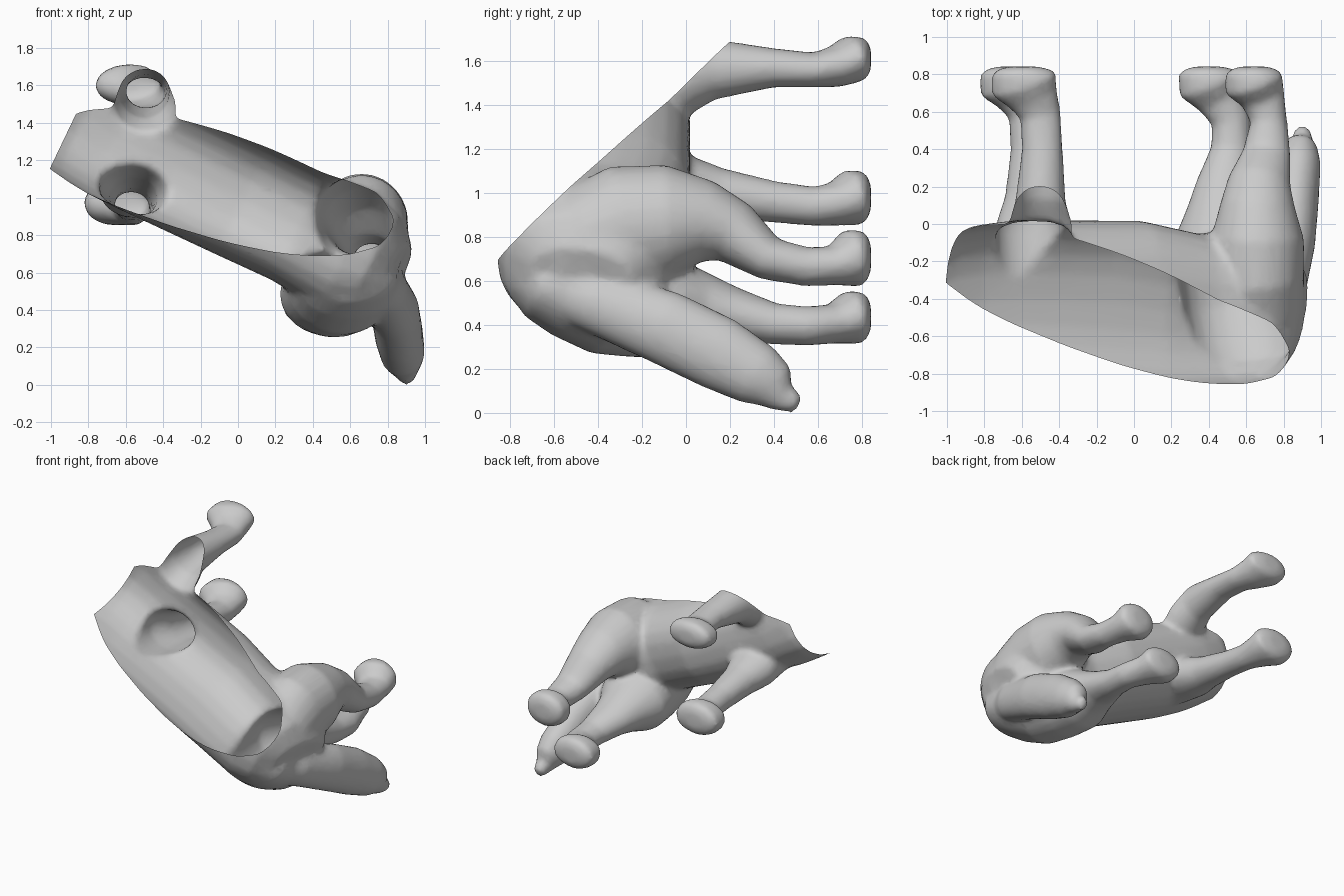
import bpy, bmesh, math
from mathutils import Vector

if "Cube" in bpy.data.objects:
    bpy.data.objects.remove(bpy.data.objects["Cube"])

SIDES = 24
U = Vector((0.902, 0, -0.431))   # spine direction, head to tail
V = Vector((0.431, 0, 0.902))    # across the body


def power(value, p):
    return math.copysign(abs(value) ** p, value)


def loft(bm, rings, ref, p=1.0):
    """Closed tube: rings are (centre, radius along ref, radius across)."""
    loops = []
    for i, (c, ra, rb) in enumerate(rings):
        t = (rings[min(i + 1, len(rings) - 1)][0] - rings[max(i - 1, 0)][0]).normalized()
        a = (ref - t * ref.dot(t)).normalized()
        b = t.cross(a)
        loop = []
        for k in range(SIDES):
            th = 2 * math.pi * k / SIDES
            loop.append(bm.verts.new(c + a * ra * power(math.cos(th), p)
                                     + b * rb * power(math.sin(th), p)))
        loops.append(loop)
    for l0, l1 in zip(loops, loops[1:]):
        for k in range(SIDES):
            n = (k + 1) % SIDES
            bm.faces.new((l0[k], l0[n], l1[n], l1[k]))
    bm.faces.new(loops[0][::-1])
    bm.faces.new(loops[-1])


def limb(bm, path):
    """Limb from (x, y, z, x radius, z radius) stations."""
    loft(bm, [(Vector(s[:3]), s[3], s[4]) for s in path], Vector((1, 0, 0)))


def leg(bm, path, x, z, rx, rz):
    """Leg ending in a rounded paw centred on (x, z)."""
    paw = [(x, y, z, rx * f, rz * f) for y, f in ((.755, 1), (.80, .93), (.83, .74), (.842, .4))]
    limb(bm, path + paw)


bm = bmesh.new()

# torso: (along spine, across, depth centre, half width, half depth)
torso = [(-1.25, .03, -.56, .27, .34), (-1.0, .04, -.47, .34, .40), (-.85, .04, -.42, .355, .425),
         (-.7, .02, -.41, .35, .43), (-.5, 0, -.40, .33, .42), (0, 0, -.42, .325, .44),
         (.35, 0, -.46, .32, .41), (.65, 0, -.45, .35, .41), (.83, 0, -.46, .29, .37),
         (.94, 0, -.48, .17, .24)]
loft(bm, [(Vector((0, y, 1)) + U * t + V * v, ry, rv) for t, v, y, rv, ry in torso],
     Vector((0, 1, 0)), 0.82)

# front legs
leg(bm, [(-.50, -.25, 1.42, .19, .19), (-.50, 0, 1.53, .17, .16), (-.50, .12, 1.565, .135, .14),
         (-.49, .40, 1.57, .11, .09), (-.50, .58, 1.56, .11, .08), (-.54, .68, 1.575, .14, .095)],
    -.59, 1.61, .185, .11)
leg(bm, [(-.55, -.25, 1.10, .19, .18), (-.56, 0, 1.03, .18, .14), (-.56, .15, 1.00, .13, .115),
         (-.56, .40, .96, .10, .095), (-.57, .58, .94, .10, .09), (-.60, .68, .95, .14, .10)],
    -.65, .98, .185, .13)

# hind legs with thighs running back into the rump
leg(bm, [(.68, -.70, .70, .12, .13), (.69, -.60, .72, .19, .21), (.68, -.45, .77, .235, .265),
         (.66, -.28, .85, .25, .28), (.66, -.08, .87, .25, .26), (.66, .10, .87, .20, .185),
         (.67, .22, .82, .17, .145), (.71, .38, .70, .13, .10), (.72, .55, .665, .10, .09),
         (.69, .67, .67, .12, .09)], .64, .705, .165, .135)
leg(bm, [(.60, -.76, .64, .16, .10), (.60, -.68, .60, .25, .17), (.58, -.55, .57, .29, .225),
         (.55, -.38, .52, .29, .255), (.51, -.20, .50, .275, .25), (.48, -.04, .48, .26, .22),
         (.48, .10, .47, .19, .16), (.49, .22, .45, .155, .12), (.52, .40, .405, .11, .095),
         (.52, .55, .395, .105, .09), (.46, .67, .405, .13, .09)], .40, .435, .175, .125)

# tail with a small tip
limb(bm, [(.70, -.62, .58, .11, .12), (.78, -.42, .51, .125, .145), (.84, -.10, .39, .13, .17),
          (.86, .15, .27, .13, .17), (.88, .33, .17, .12, .145), (.89, .40, .12, .095, .115),
          (.90, .44, .065, .06, .065), (.90, .49, .052, .05, .055), (.90, .52, .048, .03, .03)])

bmesh.ops.recalc_face_normals(bm, faces=bm.faces)
mesh = bpy.data.meshes.new("animal_body_shell")
bm.to_mesh(mesh)
bm.free()
body = bpy.data.objects.new("animal_body_shell", mesh)
bpy.context.collection.objects.link(body)
bpy.context.view_layer.objects.active = body
body.select_set(True)

# fuse the parts into one skin
remesh = body.modifiers.new("fuse", 'REMESH')
remesh.mode = 'VOXEL'
remesh.voxel_size = 0.02
smooth = body.modifiers.new("soften", 'SMOOTH')
smooth.factor = 0.5
smooth.iterations = 8
decimate = body.modifiers.new("simplify", 'DECIMATE')
decimate.ratio = 0.3
for name in ("fuse", "soften", "simplify"):
    bpy.ops.object.modifier_apply(modifier=name)

# cut the back away on a slanted plane and the neck off the end
bm = bmesh.new()
bm.from_mesh(body.data)
for point, normal in (((0, -1.53, 0), (-.05, -1, 1.01)), (Vector((0, 0, 1)) - U * .975, -U)):
    bmesh.ops.bisect_plane(bm, geom=bm.verts[:] + bm.edges[:] + bm.faces[:], dist=1e-5,
                           plane_co=point, plane_no=normal, clear_outer=True)
bm.to_mesh(body.data)
bm.free()

# plain clay colour
clay = bpy.data.materials.new("clay_grey")
clay.use_nodes = True
colour = (0.6, 0.6, 0.6, 1)
clay.diffuse_color = colour
clay.node_tree.nodes["Principled BSDF"].inputs["Base Color"].default_value = colour
body.data.materials.clear()
body.data.materials.append(clay)
bpy.ops.object.shade_smooth_by_angle(angle=math.radians(40))
